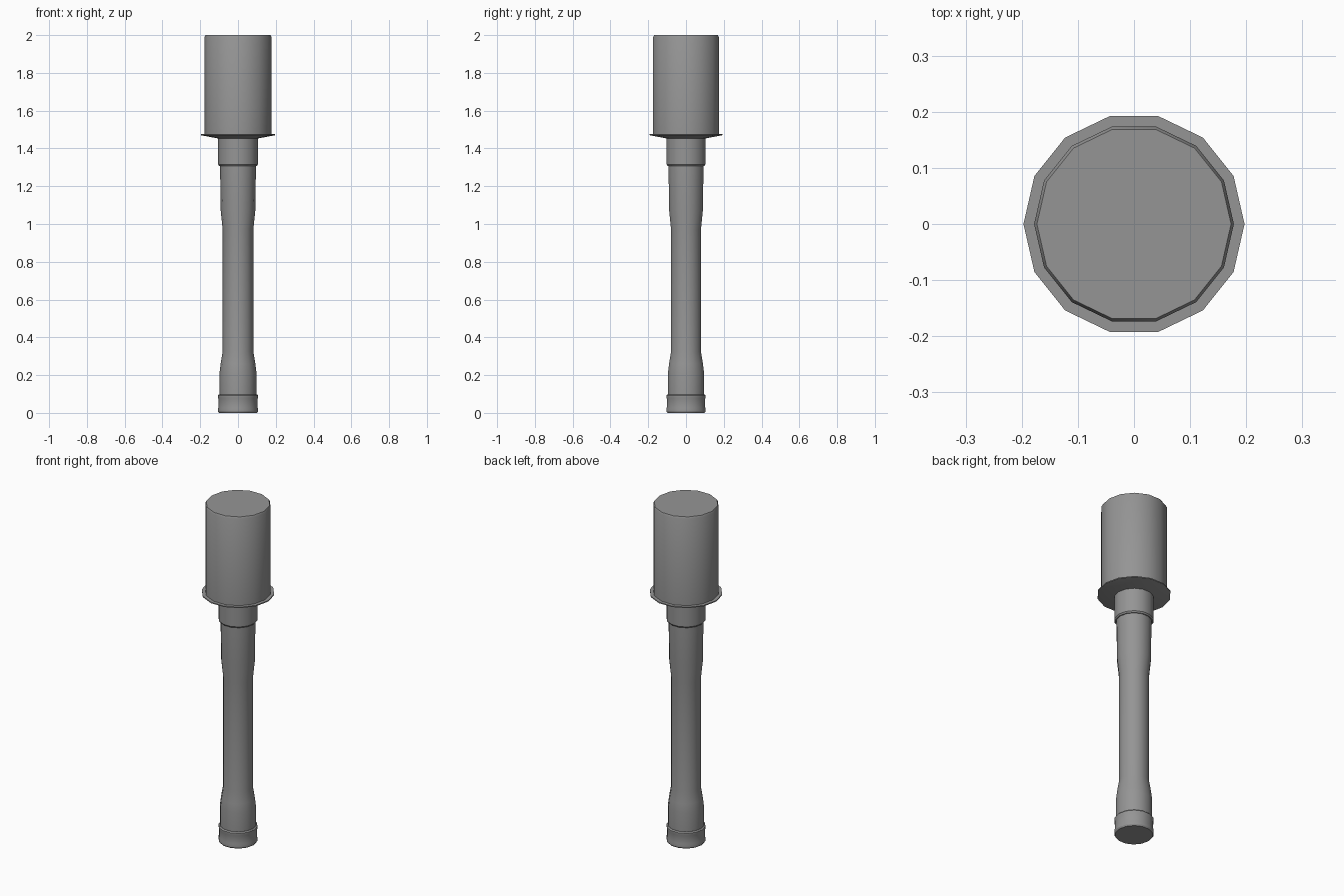
import bpy, bmesh, math

cube = bpy.data.objects.get("Cube")
if cube:
    bpy.data.objects.remove(cube, do_unlink=True)

SIDES = 14

grey = bpy.data.materials.new("plain grey")
grey.use_nodes = True
colour = (0.3, 0.3, 0.3, 1)
grey.diffuse_color = colour
grey.node_tree.nodes["Principled BSDF"].inputs["Base Color"].default_value = colour


def turned(name, profile):
    """Closed solid turned around z from (radius, height) points, bottom to top."""
    bm = bmesh.new()
    rings = []
    for r, z in profile:
        angles = [math.tau * i / SIDES for i in range(SIDES)]
        rings.append([bm.verts.new((r * math.cos(a), r * math.sin(a), z)) for a in angles])
    for low, high in zip(rings, rings[1:]):
        for i in range(SIDES):
            j = (i + 1) % SIDES
            bm.faces.new((low[i], low[j], high[j], high[i]))
    bm.faces.new(rings[0][::-1])
    bm.faces.new(rings[-1])
    mesh = bpy.data.meshes.new(name)
    bm.to_mesh(mesh)
    bm.free()
    mesh.materials.append(grey)
    obj = bpy.data.objects.new(name, mesh)
    bpy.context.collection.objects.link(obj)
    bpy.ops.object.select_all(action="DESELECT")
    obj.select_set(True)
    bpy.context.view_layer.objects.active = obj
    bpy.ops.object.shade_smooth_by_angle(angle=math.radians(30))
    return obj


# Screw cap at the foot, with a slightly raised rim at both ends
turned("end_cap", [(0.101, 0), (0.106, 0.008), (0.106, 0.02), (0.104, 0.03),
                   (0.104, 0.075), (0.106, 0.082), (0.106, 0.092), (0.1, 0.098)])

# Waisted handle
turned("handle", [(0.098, 0.09), (0.098, 0.21), (0.092, 0.26), (0.081, 0.325),
                  (0.081, 0.97), (0.092, 1.075), (0.095, 1.32)])

# Socket that holds the handle
turned("collar", [(0.1, 1.308), (0.106, 1.316), (0.106, 1.46)])

# Thin flange with a shallow cone beneath
turned("flange", [(0.106, 1.453), (0.197, 1.47), (0.197, 1.476)])

# Cylindrical head with a small bevel on top
turned("head", [(0.178, 1.47), (0.178, 1.99), (0.173, 2.0)])
